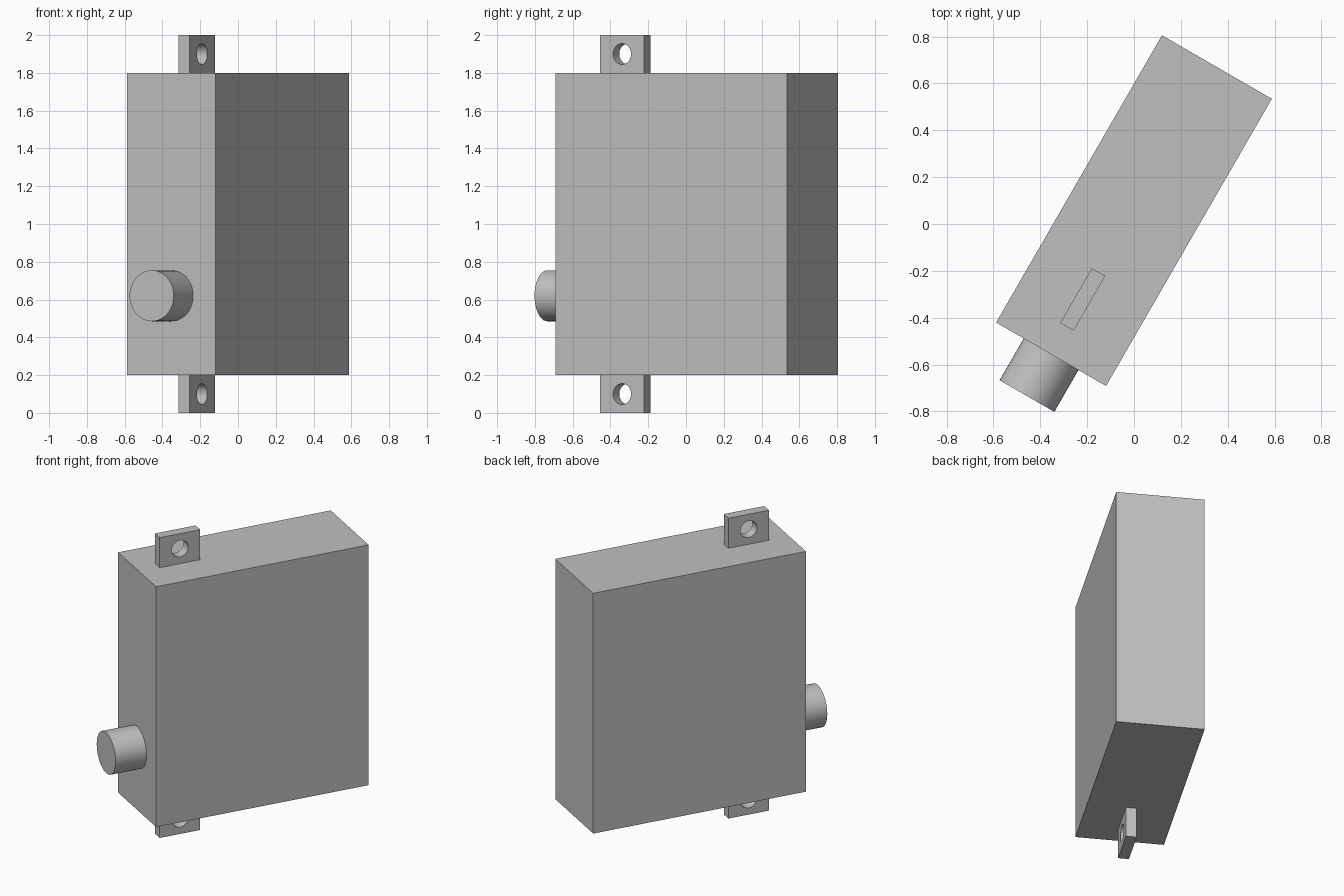
import bpy
import math
from mathutils import Matrix

cube = bpy.data.objects.get("Cube")
if cube:
    bpy.data.objects.remove(cube, do_unlink=True)

grey = bpy.data.materials.new("light grey")
grey.use_nodes = True
colour = (0.53, 0.53, 0.53, 1)
grey.diffuse_color = colour
grey.node_tree.nodes["Principled BSDF"].inputs["Base Color"].default_value = colour

# The whole assembly is turned about the vertical axis
FRAME = Matrix.Translation((0, 0.057, 0)) @ Matrix.Rotation(math.radians(-30), 4, "Z")

BODY_WIDTH, BODY_LENGTH = 0.542, 1.416
TAB_Y, TAB_SIZE = -0.438, (0.066, 0.27, 0.2)


def finish(name, local):
    """Bake the local placement and the turn into the mesh."""
    obj = bpy.context.object
    obj.name = name
    obj.data.transform(FRAME @ local)
    obj.data.materials.append(grey)
    return obj


def box(name, size, centre):
    bpy.ops.mesh.primitive_cube_add(size=1)
    return finish(name, Matrix.Translation(centre) @ Matrix.Diagonal((*size, 1)))


def cylinder(name, radius, depth, centre, axis):
    bpy.ops.mesh.primitive_cylinder_add(vertices=48, radius=radius, depth=depth)
    obj = finish(name, Matrix.Translation(centre) @ Matrix.Rotation(math.pi / 2, 4, axis))
    bpy.ops.object.shade_smooth_by_angle(angle=math.radians(35))
    return obj


# Main case
box("body", (BODY_WIDTH, BODY_LENGTH, 1.6), (0, 0, 1))

# Round stub on the narrow front side
cylinder("output_stub", 0.135, 0.206, (0, -BODY_LENGTH / 2 - 0.103, 0.62), "X")

# Mounting tabs with a bolt hole, below and above the case
for name, z in (("lower_tab", 0.1), ("upper_tab", 1.9)):
    tab = box(name, TAB_SIZE, (0, TAB_Y, z))
    cutter = cylinder("hole_cutter", 0.055, 0.3, (0, TAB_Y, z), "Y")
    cutter.hide_render = True
    hole = tab.modifiers.new("bolt_hole", "BOOLEAN")
    hole.operation = "DIFFERENCE"
    hole.solver = "EXACT"
    hole.object = cutter
    bpy.context.view_layer.objects.active = tab
    bpy.ops.object.modifier_apply(modifier=hole.name)
    bpy.data.objects.remove(cutter, do_unlink=True)
    bpy.ops.object.select_all(action="DESELECT")
    tab.select_set(True)
    bpy.ops.object.shade_smooth_by_angle(angle=math.radians(35))
